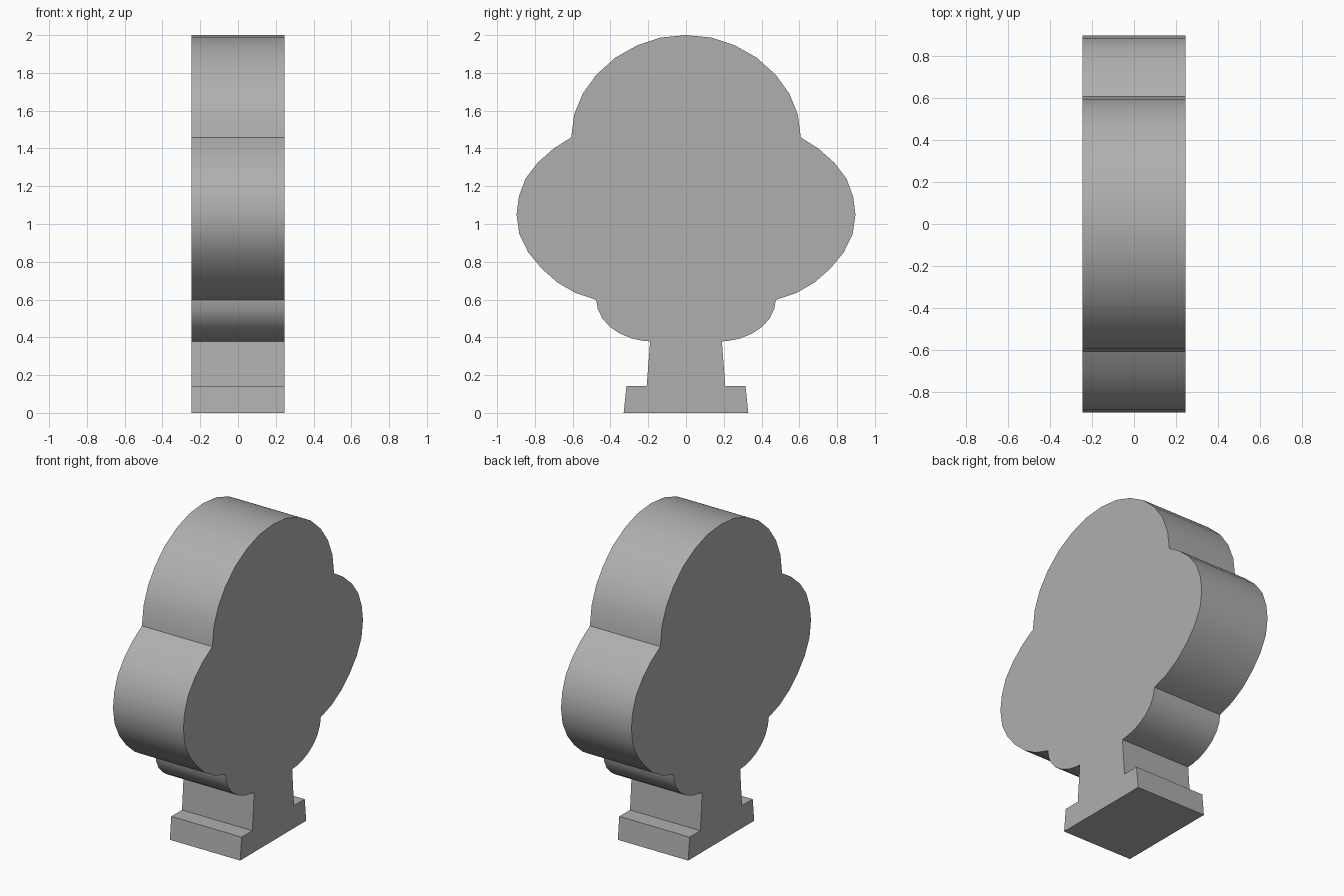
import bpy, bmesh, math

if "Cube" in bpy.data.objects:
    bpy.data.objects.remove(bpy.data.objects["Cube"])

HALF_DEPTH = 0.246

# Half outlines (y, z), from the top centre down the right side
top_lobe = [(0, 2), (0.135, 1.987), (0.26, 1.945), (0.375, 1.88),
            (0.475, 1.79), (0.547, 1.69), (0.592, 1.58)]
side_lobe = [(0.608, 1.458), (0.70, 1.40), (0.785, 1.325), (0.85, 1.24),
             (0.885, 1.145), (0.897, 1.05), (0.882, 0.945), (0.835, 0.85),
             (0.765, 0.765), (0.68, 0.69), (0.585, 0.635)]
lower_lobe = [(0.475, 0.598), (0.467, 0.55), (0.443, 0.50), (0.402, 0.455),
              (0.35, 0.42), (0.29, 0.395), (0.235, 0.383)]
trunk_and_foot = [(0.19, 0.378), (0.208, 0.142), (0.315, 0.142), (0.33, 0)]


def extrude_mirrored(name, half, depth):
    """Mirror a half outline across y = 0 and extrude it along x."""
    outline = half + [(-y, z) for y, z in reversed(half) if y > 0]
    bm = bmesh.new()
    face = bm.faces.new([bm.verts.new((-depth, y, z)) for y, z in outline])
    result = bmesh.ops.extrude_face_region(bm, geom=[face], use_keep_orig=True)
    moved = [v for v in result["geom"] if isinstance(v, bmesh.types.BMVert)]
    bmesh.ops.translate(bm, verts=moved, vec=(2 * depth, 0, 0))
    bmesh.ops.recalc_face_normals(bm, faces=bm.faces)
    mesh = bpy.data.meshes.new(name)
    bm.to_mesh(mesh)
    bm.free()
    obj = bpy.data.objects.new(name, mesh)
    bpy.context.collection.objects.link(obj)
    return obj


# Flat tree-shaped block: rounded crown, trunk and stepped foot in one solid
tree = extrude_mirrored("tree_block",
                        top_lobe + side_lobe + lower_lobe + trunk_and_foot,
                        HALF_DEPTH)

# Darker grey finish
grey = bpy.data.materials.new("dark_grey")
grey.diffuse_color = (0.43, 0.43, 0.43, 1)
grey.use_nodes = True
grey.node_tree.nodes["Principled BSDF"].inputs["Base Color"].default_value = grey.diffuse_color
tree.data.materials.append(grey)

# Smooth the lobes, keep the creases and rims sharp
bpy.context.view_layer.objects.active = tree
tree.select_set(True)
bpy.ops.object.shade_smooth_by_angle(angle=math.radians(30))
